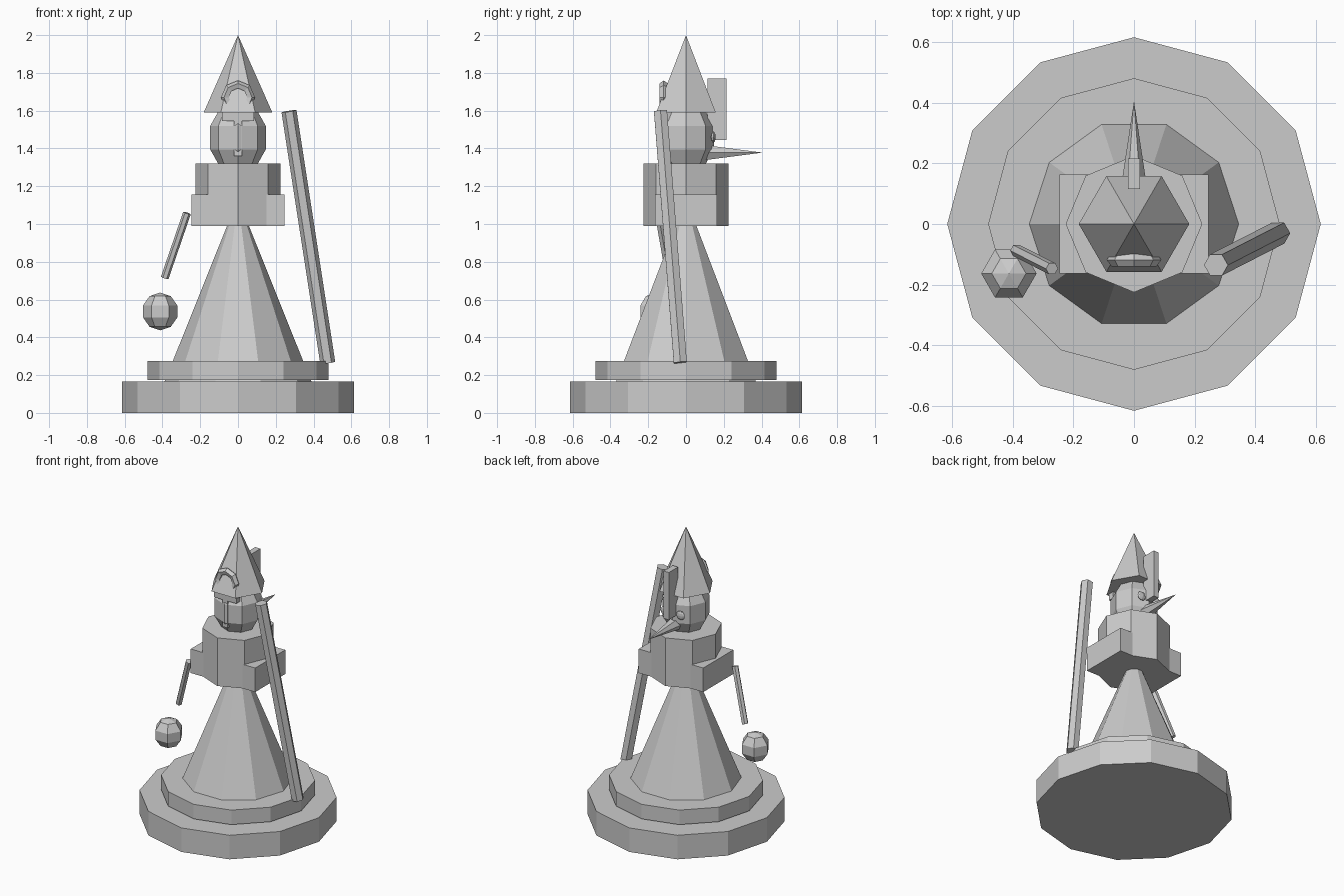
import bpy, math
from math import sin, cos, pi
from mathutils import Vector, Matrix

if "Cube" in bpy.data.objects:
    bpy.data.objects.remove(bpy.data.objects["Cube"])

grey = bpy.data.materials.new("plain grey")
grey.diffuse_color = (0.6, 0.6, 0.6, 1)
grey.use_nodes = True
grey.node_tree.nodes["Principled BSDF"].inputs["Base Color"].default_value = grey.diffuse_color


def make(name, verts, faces, matrix=None):
    mesh = bpy.data.meshes.new(name)
    mesh.from_pydata(verts, [], faces)
    if matrix is not None:
        mesh.transform(matrix)
    mesh.materials.append(grey)
    obj = bpy.data.objects.new(name, mesh)
    bpy.context.collection.objects.link(obj)
    return obj


def lathe(name, profile, n, matrix=None):
    """Turn (radius, z) points, bottom to top, into an n-sided solid; radius 0 is a tip."""
    verts, faces, rings = [], [], []
    for r, z in profile:
        start = len(verts)
        if r == 0:
            verts.append((0, 0, z))
            rings.append([start] * n)
        else:
            verts += [(r * cos(2 * pi * i / n), r * sin(2 * pi * i / n), z) for i in range(n)]
            rings.append([start + i for i in range(n)])
    for a, b in zip(rings, rings[1:]):
        for i in range(n):
            j = (i + 1) % n
            quad = [a[i], a[j], b[j], b[i]]
            faces.append(list(dict.fromkeys(quad)))
    if profile[0][0]:
        faces.append(rings[0][::-1])
    if profile[-1][0]:
        faces.append(rings[-1])
    return make(name, verts, faces, matrix)


def ball(name, centre, scale, n, rings=5):
    prof = [(sin(pi * k / rings), -cos(pi * k / rings)) for k in range(1, rings)]
    prof = [(0, -1)] + prof + [(0, 1)]
    return lathe(name, prof, n, Matrix.Translation(centre) @ Matrix.Diagonal((*scale, 1)))


def rod(name, a, b, r, n=6):
    a, b = Vector(a), Vector(b)
    d = b - a
    turn = Vector((0, 0, 1)).rotation_difference(d).to_matrix().to_4x4()
    return lathe(name, [(r, 0), (r, d.length)], n, Matrix.Translation(a) @ turn)


def box(name, lo, hi):
    v = [(x, y, z) for x in (lo[0], hi[0]) for y in (lo[1], hi[1]) for z in (lo[2], hi[2])]
    f = [(0, 1, 3, 2), (4, 6, 7, 5), (0, 4, 5, 1), (2, 3, 7, 6), (0, 2, 6, 4), (1, 5, 7, 3)]
    return make(name, v, f)


# Stepped base and robe
lathe("base", [(0.615, 0), (0.615, 0.165)], 12)
lathe("base_step", [(0.48, 0.175), (0.48, 0.275)], 12)
lathe("robe", [(0.389, 0.165), (0, 1.135)], 10)

# Chest and shoulder block
lathe("chest", [(0.225, 0.99), (0.225, 1.32)], 8)
box("shoulders", (-0.245, -0.163, 0.99), (0.245, 0.163, 1.155))

# Head and hat
ball("head", (0, 0, 1.457), (0.155, 0.155, 0.2), 8)
lathe("hat", [(0.182, 1.59), (0, 2.0)], 6)

# Face on the +y side: beak, crest and eyes
lathe("beak", [(0.046, 0), (0, 0.305)], 6,
      Matrix.Translation((0, 0.1, 1.378)) @ Matrix.Rotation(-pi / 2, 4, 'X'))
box("crest", (-0.02, 0.115, 1.445), (0.02, 0.215, 1.77))
for side, s in (("left", -1), ("right", 1)):
    ball(side + "_eye", (s * 0.06, 0.145, 1.46), (0.032, 0.012, 0.03), 8, 6)

# Looped cross on the back of the head
M, N = 8, 5
loop_v, loop_f = [], []
for i in range(M):
    u = 2 * pi * i / M
    for j in range(N):
        w = 2 * pi * j / N
        r = 0.067 + 0.023 * cos(w)
        loop_v.append((r * cos(u), -0.118 + 0.023 * sin(w), 1.67 + r * sin(u)))
        i2, j2 = (i + 1) % M, (j + 1) % N
        loop_f.append((i * N + j, i * N + j2, i2 * N + j2, i2 * N + j))
make("cross_loop", loop_v, loop_f)
box("cross_bar", (-0.085, -0.14, 1.545), (0.085, -0.1, 1.59))
box("cross_stem", (-0.02, -0.14, 1.36), (0.02, -0.1, 1.6))

# Staff on one side, handle and hanging ball on the other
rod("staff", (0.475, -0.03, 0.265), (0.27, -0.135, 1.597), 0.04)
rod("handle", (-0.388, -0.087, 0.715), (-0.27, -0.147, 1.058), 0.021)
ball("hanging_ball", (-0.412, -0.163, 0.537), (0.096, 0.096, 0.1), 6)
